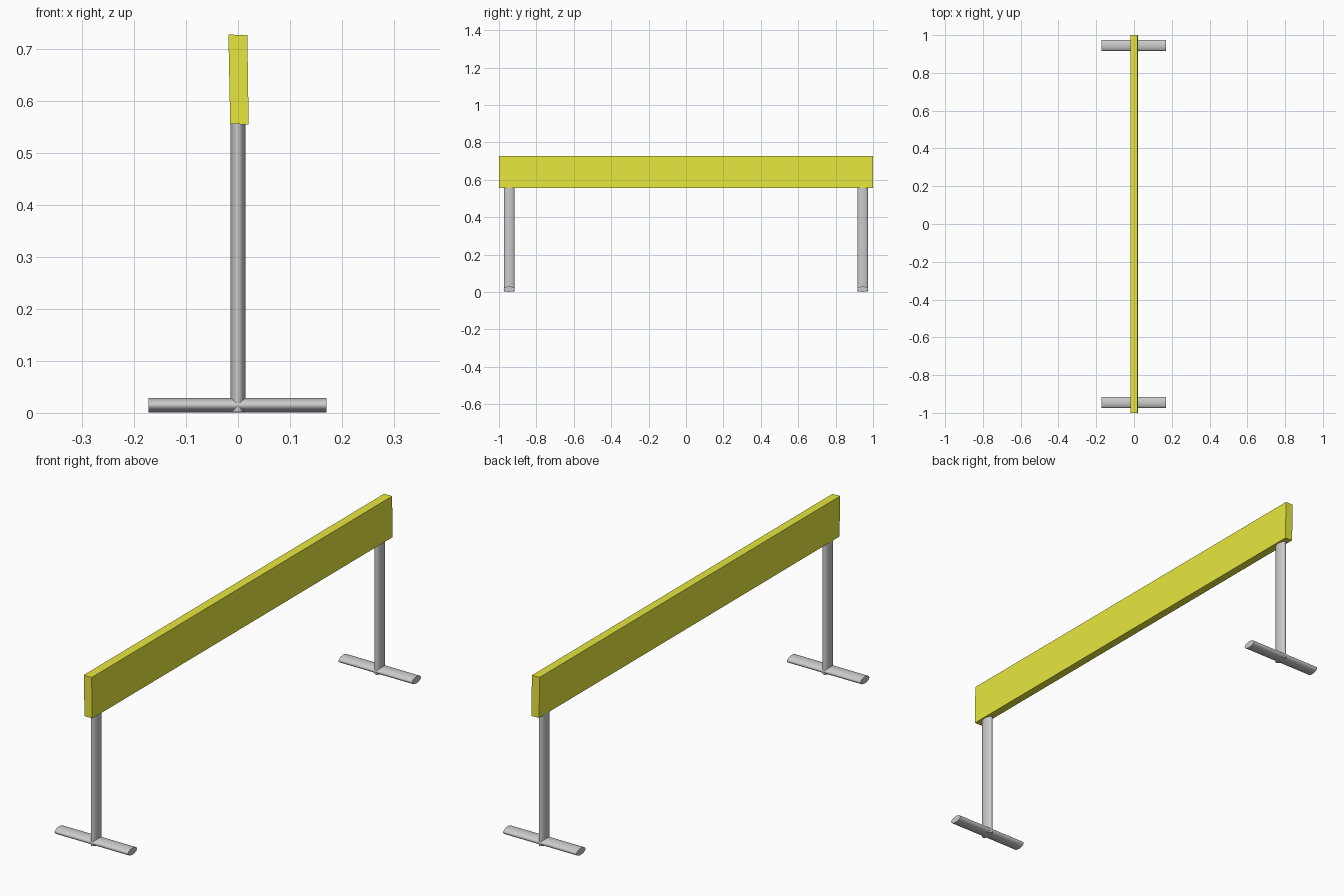
import bpy, math

if "Cube" in bpy.data.objects:
    bpy.data.objects.remove(bpy.data.objects["Cube"])


def oval_tube(name, radii, length, location, rotation=(0, 0, 0)):
    """Capped tube with an elliptical section, smooth sides and crisp ends."""
    bpy.ops.mesh.primitive_cylinder_add(vertices=32, radius=1, depth=1)
    tube = bpy.context.object
    tube.name = name
    tube.scale = (radii[0], radii[1], length)
    bpy.ops.object.transform_apply(location=False, rotation=False, scale=True)
    tube.location = location
    tube.rotation_euler = rotation
    bpy.ops.object.shade_smooth_by_angle(angle=math.radians(35))
    return tube


# Upright and cross foot at each end
for side, sign in (("front", -1), ("back", 1)):
    y = 0.945 * sign
    oval_tube(side + "_post", (0.0142, 0.0285), 0.569, (0, y, 0.2865))
    oval_tube(side + "_foot", (0.0142, 0.0295), 0.342, (-0.001, y, 0.0148),
              (0, math.pi / 2, 0))

# Crossbar board: long plank leaning very slightly to one side
profile = [(-0.015, 0.556), (0.0205, 0.555), (0.018, 0.727), (-0.0185, 0.728)]
verts = [(x, y, z) for y in (-1, 1) for x, z in profile]
faces = [(0, 1, 2, 3), (7, 6, 5, 4)]
faces += [(i, i + 4, (i + 1) % 4 + 4, (i + 1) % 4) for i in range(4)]
mesh = bpy.data.meshes.new("crossbar_board")
mesh.from_pydata(verts, [], faces)
board = bpy.data.objects.new("crossbar_board", mesh)
bpy.context.collection.objects.link(board)

yellow = bpy.data.materials.new("yellow_paint")
yellow.diffuse_color = (0.8, 0.8, 0.05, 1)
yellow.use_nodes = True
yellow.node_tree.nodes["Principled BSDF"].inputs["Base Color"].default_value = yellow.diffuse_color
mesh.materials.append(yellow)
